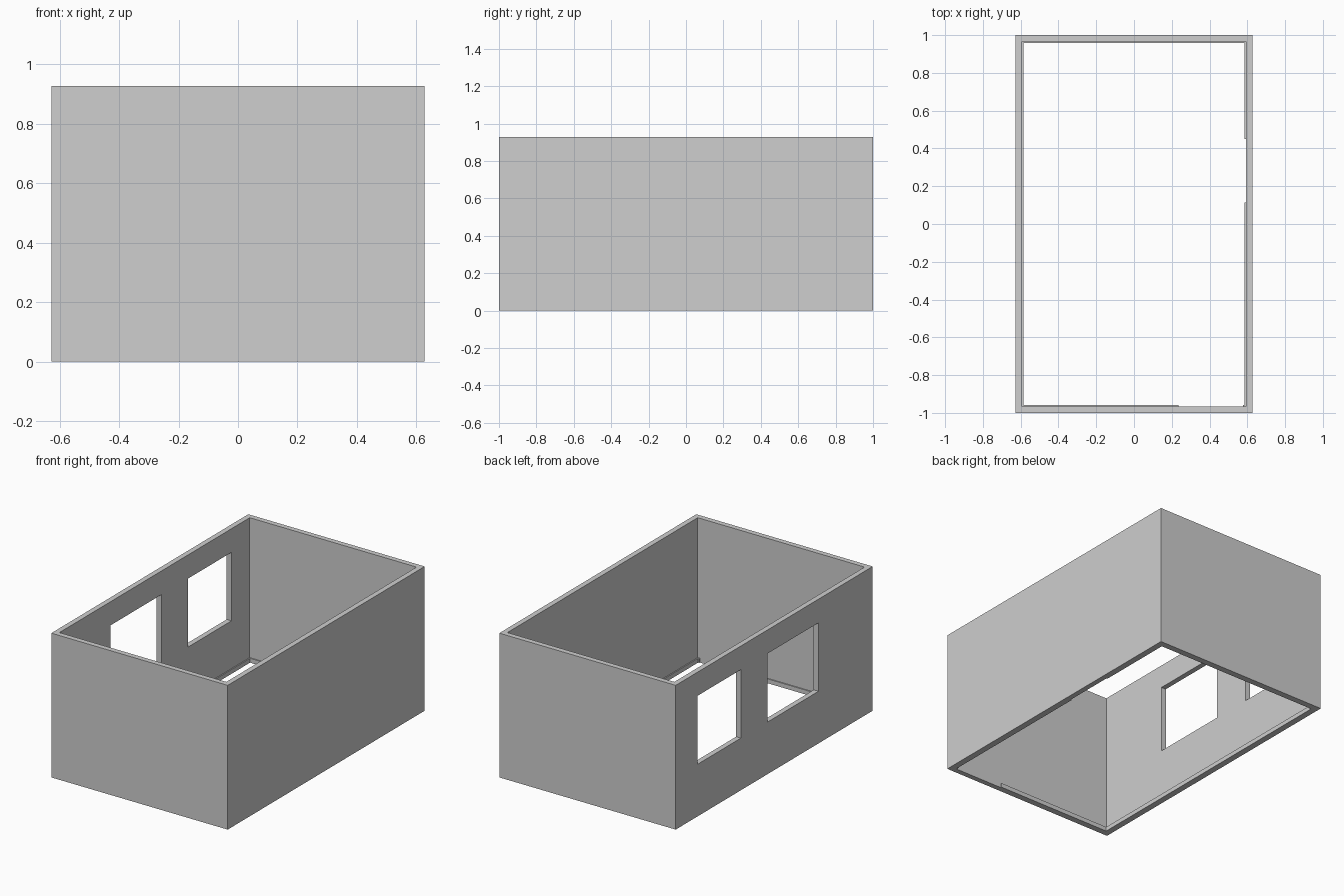
import bpy

cube = bpy.data.objects.get("Cube")
if cube:
    bpy.data.objects.remove(cube, do_unlink=True)

W, D, H = 0.627, 1.0, 0.927   # half width, half depth, height
T = 0.034                     # wall thickness
S, SH = 0.007, 0.028          # skirting thickness and height
IX, IY = W - T, D - T         # inner room half sizes

grey = bpy.data.materials.new("plaster_grey")
grey.use_nodes = True
colour = (0.62, 0.62, 0.62, 1)
grey.diffuse_color = colour
grey.node_tree.nodes["Principled BSDF"].inputs["Base Color"].default_value = colour


def box(name, lo, hi):
    """Axis-aligned box between two corners."""
    bpy.ops.mesh.primitive_cube_add(size=1)
    ob = bpy.context.object
    ob.name = name
    for v in ob.data.vertices:
        v.co = [h if c > 0 else l for c, l, h in zip(v.co, lo, hi)]
    ob.data.materials.append(grey)
    return ob


def cut(target, cutter):
    """Subtract the cutter from the target and remove it."""
    mod = target.modifiers.new("opening", "BOOLEAN")
    mod.operation = "DIFFERENCE"
    mod.solver = "EXACT"
    mod.object = cutter
    cutter.hide_render = True
    bpy.ops.object.select_all(action="DESELECT")
    target.select_set(True)
    bpy.context.view_layer.objects.active = target
    bpy.ops.object.modifier_apply(modifier=mod.name)
    bpy.data.objects.remove(cutter, do_unlink=True)


# Open shell of four walls, without floor or roof
walls = box("walls", (-W, -D, 0), (W, D, H))
cut(walls, box("room_cutter", (-IX, -IY, -1), (IX, IY, 2)))

# Two windows in one long wall
for y0, y1 in ((0.338, 0.781), (-0.45, 0.069)):
    cut(walls, box("window_cutter", (-W - 0.1, y0, 0.335), (-IX + 0.1, y1, 0.775)))

# Skirting boards, interrupted at two doorways
boards = {
    "skirting_window_wall": (-IX, -IY, -IX + S, IY),
    "skirting_back": (-IX + S, IY - S, IX - S, IY),
    "skirting_front": (-IX + S, -IY, 0.235, -IY + S),
    "skirting_front_corner": (0.578, -IY, IX - S, -IY + S),
    "skirting_side_front": (IX - S, -IY, IX, 0.115),
    "skirting_side_back": (IX - S, 0.45, IX, IY),
}
for name, (x0, y0, x1, y1) in boards.items():
    box(name, (x0, y0, 0), (x1, y1, SH))
